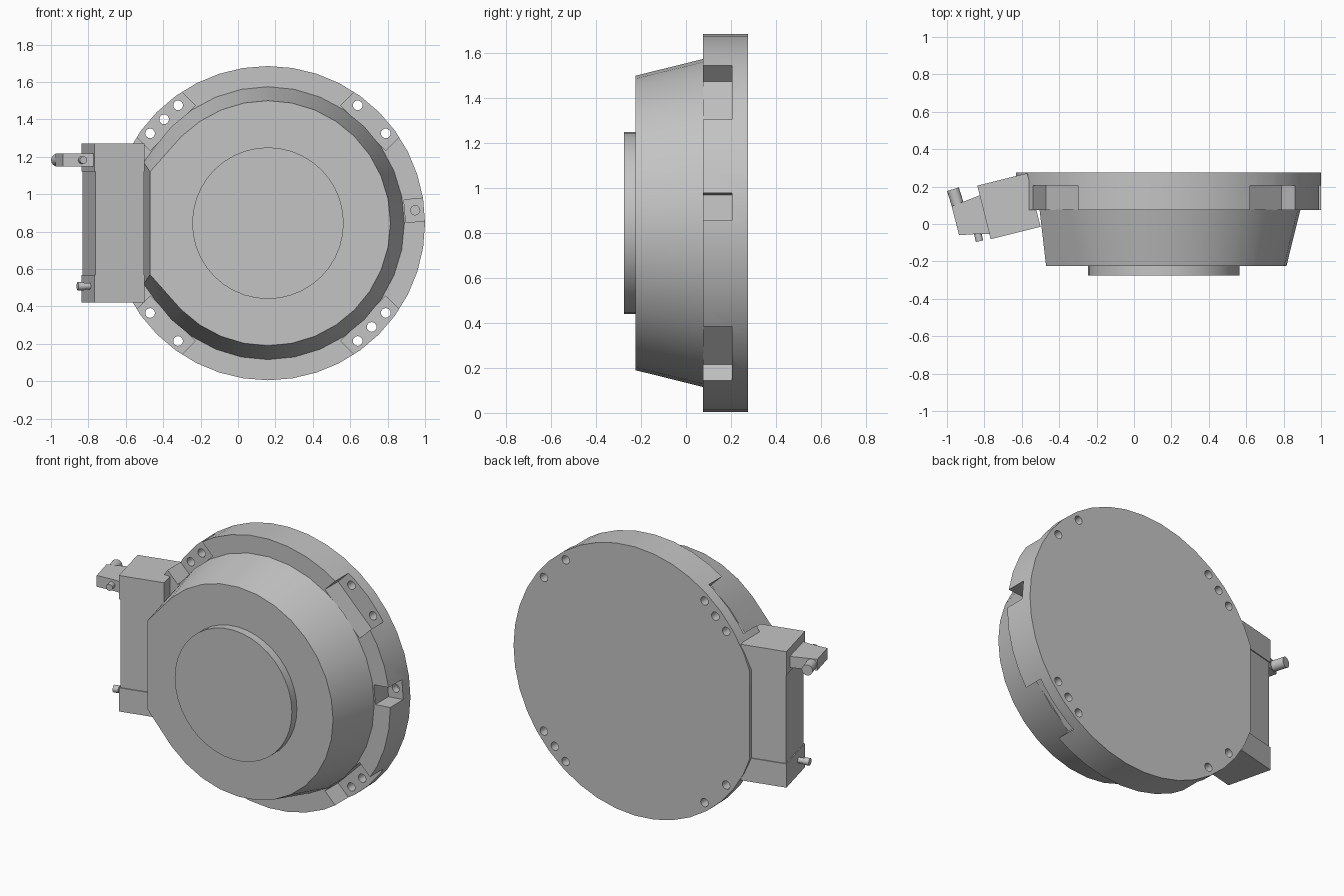
import bpy, bmesh, math
from mathutils import Vector, Matrix

if "Cube" in bpy.data.objects:
    bpy.data.objects.remove(bpy.data.objects["Cube"])

grey = bpy.data.materials.new("plain grey")
grey.use_nodes = True
COLOUR = (0.55, 0.55, 0.55, 1)
grey.diffuse_color = COLOUR
grey.node_tree.nodes["Principled BSDF"].inputs["Base Color"].default_value = COLOUR

CX, CZ = 0.16, 0.845          # disc axis
FRONT, RIM, BACK = -0.225, 0.075, 0.275
TILT = math.radians(14)       # side housing yaw


def finish(bm, name):
    bmesh.ops.recalc_face_normals(bm, faces=bm.faces)
    mesh = bpy.data.meshes.new(name)
    bm.to_mesh(mesh)
    bm.free()
    mesh.materials.append(grey)
    ob = bpy.data.objects.new(name, mesh)
    bpy.context.collection.objects.link(ob)
    return ob


def select(ob):
    bpy.ops.object.select_all(action='DESELECT')
    ob.select_set(True)
    bpy.context.view_layer.objects.active = ob


def smooth(ob):
    select(ob)
    bpy.ops.object.shade_smooth_by_angle(angle=math.radians(25))


def rod(name, start, end, radius, sides=32):
    a, b = Vector(start), Vector(end)
    bm = bmesh.new()
    turn = (b - a).to_track_quat('Z', 'Y').to_matrix().to_4x4()
    bmesh.ops.create_cone(bm, cap_ends=True, segments=sides, radius1=radius,
                          radius2=radius, depth=(b - a).length,
                          matrix=Matrix.Translation((a + b) / 2) @ turn)
    ob = finish(bm, name)
    smooth(ob)
    return ob


def prism(name, outline, z0, z1):
    bm = bmesh.new()
    face = bm.faces.new([bm.verts.new((x, y, z0)) for x, y in outline])
    new = bmesh.ops.extrude_face_region(bm, geom=[face])["geom"]
    verts = [v for v in new if isinstance(v, bmesh.types.BMVert)]
    bmesh.ops.translate(bm, verts=verts, vec=(0, 0, z1 - z0))
    return finish(bm, name)


def polar(angle, radial, tangent, y):
    c, s = math.cos(angle), math.sin(angle)
    return Vector((CX + radial * c - tangent * s, y, CZ + radial * s + tangent * c))


def cutter_box(angle, r0, r1, half, y0, y1):
    bm = bmesh.new()
    for r in (r0, r1):
        for t in (-half, half):
            for y in (y0, y1):
                bm.verts.new(polar(angle, r, t, y))
    bmesh.ops.convex_hull(bm, input=bm.verts)
    return finish(bm, "cutter")


def cut(ob, cutter):
    select(ob)
    mod = ob.modifiers.new("cut", 'BOOLEAN')
    mod.operation, mod.solver, mod.object = 'DIFFERENCE', 'EXACT', cutter
    bpy.ops.object.modifier_apply(modifier=mod.name)
    bpy.data.objects.remove(cutter)


# Mounting flange with a flat on the housing side
flange = rod("mounting_flange", (CX, RIM, CZ), (CX, BACK, CZ), 0.84, 40)
cut(flange, cutter_box(math.pi, 0.79, 1.0, 0.6, -0.1, 0.5))

# Recessed bolt pads and through holes, four corners
for i in range(4):
    angle = math.radians(45 + 90 * i)
    cut(flange, cutter_box(angle, 0.72, 1.0, 0.17, 0, 0.205))
    for t in ((-0.106, 0, 0.106) if i % 2 else (-0.106, 0.106)):
        cut(flange, rod("cutter", polar(angle, 0.785, t, 0), polar(angle, 0.785, t, 0.4), 0.026, 16))

# Small side pad with a blind hole
angle = math.radians(5)
cut(flange, cutter_box(angle, 0.735, 1.0, 0.061, 0, 0.205))
cut(flange, rod("cutter", polar(angle, 0.79, 0, 0), polar(angle, 0.79, 0, 0.25), 0.025, 16))
smooth(flange)

# Tapered body, squared off towards the housing
bm = bmesh.new()
for radius, y, flat, half in ((0.655, FRONT, -0.47, 0.275), (0.73, RIM + 0.002, -0.505, 0.325)):
    for i in range(32):
        p = polar(math.tau * i / 32, radius, 0, y)
        if p.x > flat:
            bm.verts.new(p)
    for side in (-half, half):
        bm.verts.new((flat, y, CZ + side))
bmesh.ops.convex_hull(bm, input=bm.verts)
bmesh.ops.dissolve_limit(bm, angle_limit=0.01, verts=bm.verts, edges=bm.edges)
smooth(finish(bm, "tapered_body"))

# Raised front hub
rod("front_hub", (CX, -0.275, CZ), (CX, FRONT + 0.01, CZ), 0.405, 40)

# Side housing: two end blocks and a slightly recessed middle
U = Vector((math.cos(TILT), math.sin(TILT)))
V = Vector((U.y, -U.x))
CORNER = Vector((-0.838, 0.205))


def housing(name, inset, z0, z1):
    quad = [(inset, inset), (0.275, inset), (0.275, 0.295 - inset), (inset, 0.295 - inset)]
    return prism(name, [CORNER + U * a + V * b for a, b in quad], z0, z1)


housing("lower_end_block", 0, 0.42, 0.568)
housing("upper_end_block", 0, 1.122, 1.27)
housing("housing_middle", 0.006, 0.56, 1.13)

# Upper connector with a rear stub and a front knob
prism("connector_block", [(-0.975, 0.095), (-0.82, 0.155), (-0.765, -0.055),
                          (-0.82, -0.052), (-0.935, -0.06)], 1.147, 1.217)
rod("connector_stub", (-0.935, 0.08, 1.182), (-0.968, 0.186, 1.182), 0.033, 16)
rod("connector_knob", (-0.84, -0.03, 1.182), (-0.826, -0.092, 1.182), 0.02, 16)

# Lower pin with a collar
rod("lower_pin", (-0.77, 0.022, 0.508), (-0.85, 0.002, 0.508), 0.017, 16)
rod("lower_pin_collar", (-0.825, 0.008, 0.508), (-0.858, 0, 0.508), 0.022, 16)
